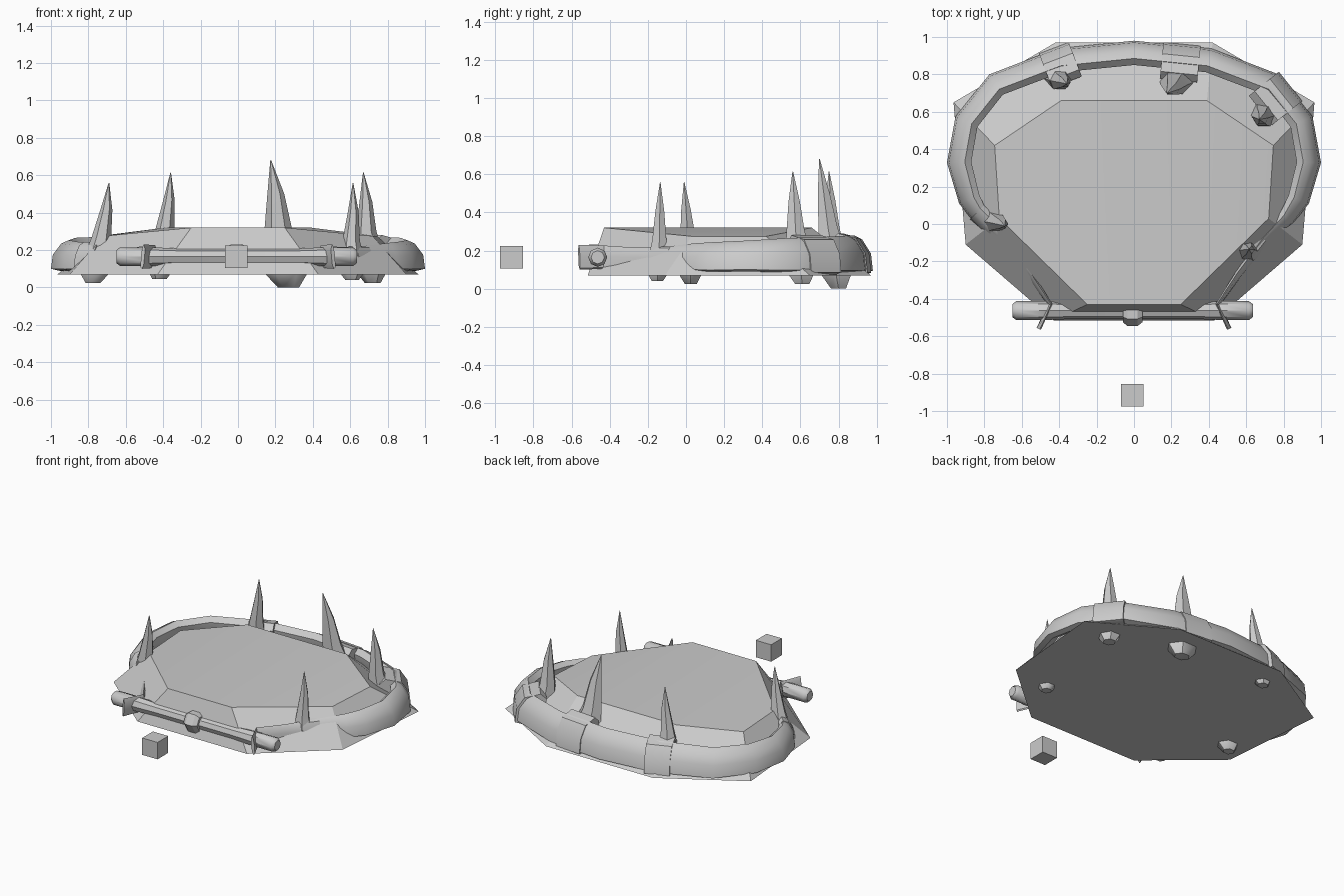
import bpy, bmesh
from math import cos, sin, pi, radians
from mathutils import Vector

if "Cube" in bpy.data.objects:
    bpy.data.objects.remove(bpy.data.objects["Cube"])


def make(name, verts, faces, smooth=None):
    me = bpy.data.meshes.new(name)
    me.from_pydata([tuple(v) for v in verts], [], faces)
    bm = bmesh.new()
    bm.from_mesh(me)
    bmesh.ops.recalc_face_normals(bm, faces=bm.faces)
    bm.to_mesh(me)
    bm.free()
    ob = bpy.data.objects.new(name, me)
    bpy.context.collection.objects.link(ob)
    if smooth:
        bpy.ops.object.select_all(action='DESELECT')
        ob.select_set(True)
        bpy.context.view_layer.objects.active = ob
        bpy.ops.object.shade_smooth_by_angle(angle=radians(smooth))
    return ob


def loft(name, rings, smooth=None):
    """Skin equal-sized vertex rings and cap both ends."""
    n = len(rings[0])
    faces = [(i * n + j, i * n + (j + 1) % n, (i + 1) * n + (j + 1) % n, (i + 1) * n + j)
             for i in range(len(rings) - 1) for j in range(n)]
    last = (len(rings) - 1) * n
    faces += [tuple(range(n)), tuple(range(last, last + n))]
    return make(name, [v for r in rings for v in r], faces, smooth)


# Faceted base: octagonal footprint, sloping walls, gently crowned top
half_low = [(0.43, -0.515), (0.90, -0.11), (0.965, 0.65), (0.42, 0.97)]
half_top = [(0.25, -0.43, 0.32), (0.72, 0.03, 0.275), (0.745, 0.42, 0.275), (0.39, 0.66, 0.32)]
low = [Vector((x, y, 0.07)) for x, y in half_low]
low += [Vector((-v.x, v.y, v.z)) for v in reversed(low)]
top = [Vector(p) for p in half_top]
top += [Vector((-v.x, v.y, v.z)) for v in reversed(top)]
walls = [(i, (i + 1) % 8, 8 + (i + 1) % 8, 8 + i) for i in range(8)]
crown = [(8, 11, 12, 15), (8, 9, 10, 11), (12, 13, 14, 15)]
make("base", low + top, walls + crown + [tuple(range(8))], 20)

# Padded rim: tilted section swept around the base, thin strap ends at the front
SECTION = [(0.06, -0.075), (0.05, 0.0), (0.005, 0.06), (-0.035, 0.078),
           (-0.07, 0.05), (-0.06, 0.0), (-0.03, -0.06), (0.02, -0.085)]
# x, y, centre height, width scale, height scale
half = [(0.51, -0.56, 0.168, 0.2, 0.8), (0.45, -0.43, 0.168, 0.2, 0.75),
        (0.56, -0.27, 0.165, 0.3, 0.65), (0.70, -0.09, 0.165, 0.45, 0.75),
        (0.82, 0.03, 0.168, 0.7, 0.9), (0.885, 0.13, 0.17, 0.9, 0.95),
        (0.94, 0.33, 0.175, 1, 1), (0.90, 0.55, 0.18, 1, 1.1),
        (0.74, 0.75, 0.182, 1, 1.15), (0.40, 0.88, 0.185, 1, 1.2)]
path = half + [(0, 0.92, 0.185, 1, 1.2)] + [(-p[0],) + p[1:] for p in reversed(half)]


def ring(p, tangent, grow=1.0, inner=0.0):
    n = Vector((tangent.y, -tangent.x, 0)).normalized()
    out = []
    for a, b in SECTION:
        a = a * p[3] * grow - (inner if a < -0.02 else 0)
        out.append(Vector(p[:3]) + n * a + Vector((0, 0, b * p[4] * grow)))
    return out


rings = []
for i, p in enumerate(path):
    a, b = path[max(i - 1, 0)], path[min(i + 1, len(path) - 1)]
    rings.append(ring(p, Vector((b[0] - a[0], b[1] - a[1], 0))))
loft("rim_strap", rings, 40)


# Cuffs: short sleeves that bind each tooth to the rim
def cuff(x, y, length, inner):
    best = None
    for a, b in zip(path, path[1:]):
        d = Vector((b[0] - a[0], b[1] - a[1]))
        t = max(0, min(1, (Vector((x - a[0], y - a[1]))).dot(d) / d.dot(d)))
        p = [u + (v - u) * t for u, v in zip(a, b)]
        dist = (Vector(p[:2]) - Vector((x, y))).length
        if best is None or dist < best[0]:
            best = (dist, p, d.normalized())
    _, p, d = best
    rs = []
    for s in (-0.5, 0.5):
        q = [p[0] + d.x * length * s, p[1] + d.y * length * s] + p[2:]
        rs.append(ring(q, d, 1.12, inner))
    loft("cuff", rs, 40)


# Teeth: six-sided, rooted under the base and leaning slightly to the tip
def tooth(root, body, tip, r, ry):
    root, body, tip = Vector(root), Vector(body), Vector(tip)
    stations = [(root, 0.45), (root.lerp(body, 0.28), 1.0), (root.lerp(body, 0.6), 0.82),
                (body, 0.58), (body.lerp(tip, 0.5) + (body - tip).cross(Vector((0, 1, 0))) * 0.02, 0.36),
                (tip, 0.02)]
    rs = [[c + Vector((cos(k * pi / 3) * r * f, sin(k * pi / 3) * ry * f, 0)) for k in range(6)]
          for c, f in stations]
    loft("tooth", rs, 50)


teeth = [((-0.775, 0.025, 0.025), (-0.73, 0.01, 0.27), (-0.69, -0.01, 0.56), 0.09, 0.08),
         ((-0.42, 0.79, 0.045), (-0.39, 0.765, 0.32), (-0.36, 0.75, 0.615), 0.085, 0.08),
         ((0.27, 0.80, 0.0), (0.215, 0.745, 0.32), (0.175, 0.70, 0.68), 0.125, 0.10),
         ((0.72, 0.61, 0.025), (0.685, 0.575, 0.30), (0.67, 0.56, 0.615), 0.095, 0.095),
         ((0.61, -0.15, 0.04), (0.605, -0.14, 0.25), (0.615, -0.135, 0.56), 0.08, 0.075)]
for t in teeth:
    tooth(*t)
for c in [(-0.80, 0.01, 0.13, 0.01), (-0.405, 0.88, 0.17, 0.05), (0.25, 0.89, 0.2, 0.05),
          (0.78, 0.69, 0.2, 0.06), (0.66, -0.13, 0.12, 0.03)]:
    cuff(*c)


# Front crossbar with rounded ends, and its centre knot
def bar(name, stations, y, z, sides, smooth):
    rs = [[Vector((x, y + r * cos(2 * pi * k / sides), z + r * sin(2 * pi * k / sides)))
           for k in range(sides)] for x, r in stations]
    return loft(name, rs, smooth)


bar("crossbar", [(-0.65, 0.035), (-0.63, 0.05), (-0.46, 0.05), (-0.3, 0.043), (0.3, 0.043),
                 (0.46, 0.05), (0.615, 0.05), (0.635, 0.035)], -0.463, 0.165, 8, 40)
bar("bar_knot", [(-0.06, 0.055), (-0.035, 0.075), (0.02, 0.075), (0.045, 0.055)],
    -0.47, 0.168, 6, 30)

# Loose cube in front
bpy.ops.mesh.primitive_cube_add(size=0.12, location=(-0.01, -0.915, 0.165))
bpy.context.object.name = "loose_cube"
